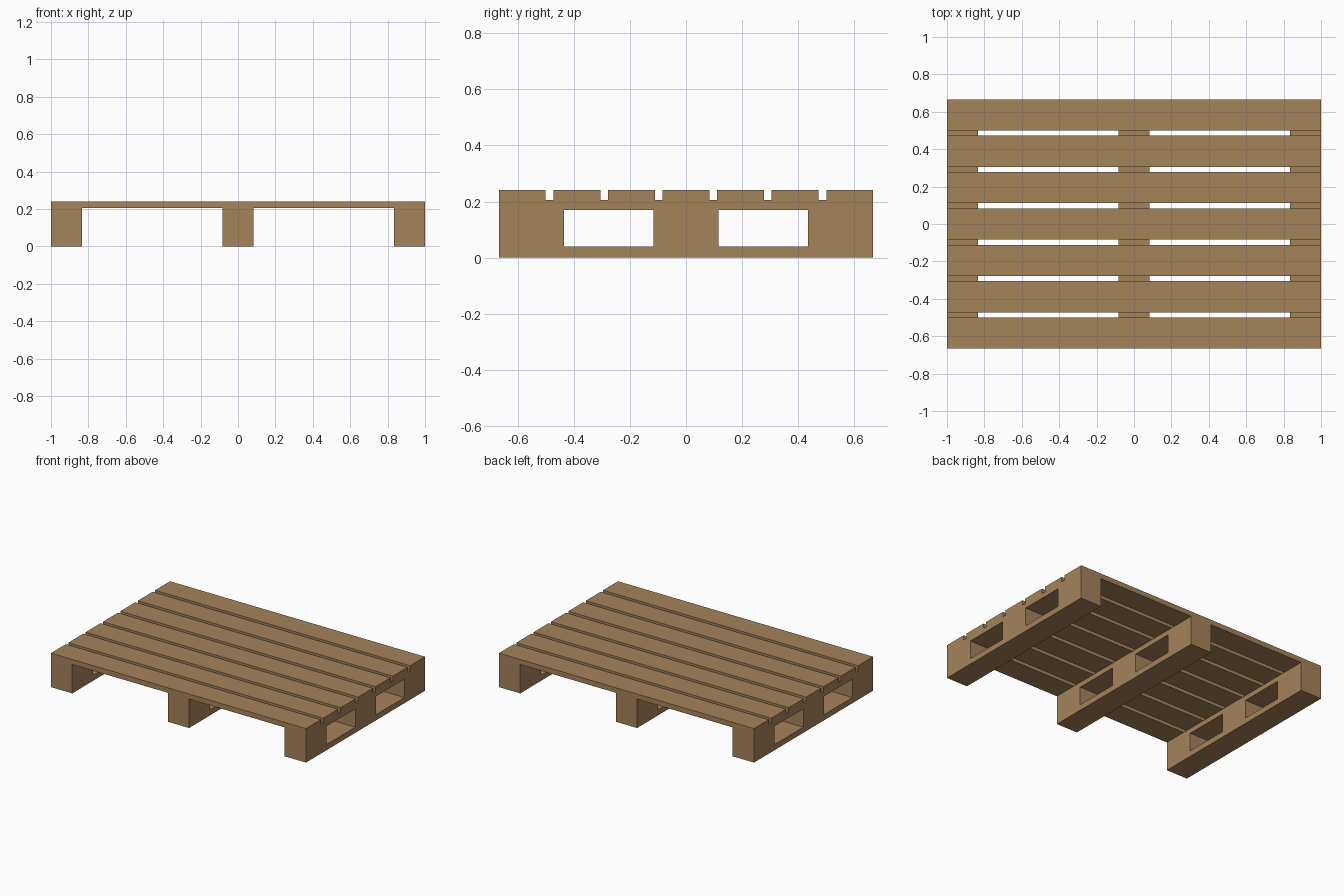
import bpy
import bmesh

cube = bpy.data.objects.get("Cube")
if cube:
    bpy.data.objects.remove(cube, do_unlink=True)

WIDTH = 1 / 6          # board and runner width
HALF_X, HALF_Y = 1.0, 2 / 3
DECK_Z, TOP_Z = 0.205, 0.241

# Single wood colour
wood = bpy.data.materials.new("wood")
wood.use_nodes = True
colour = (0.376, 0.227, 0.102, 1)
wood.diffuse_color = colour
bsdf = next(n for n in wood.node_tree.nodes if n.type == 'BSDF_PRINCIPLED')
bsdf.inputs["Base Color"].default_value = colour
bsdf.inputs["Roughness"].default_value = 0.8


def add_object(name, bm, location):
    bmesh.ops.recalc_face_normals(bm, faces=bm.faces)
    mesh = bpy.data.meshes.new(name)
    bm.to_mesh(mesh)
    bm.free()
    mesh.materials.append(wood)
    obj = bpy.data.objects.new(name, mesh)
    obj.location = location
    bpy.context.collection.objects.link(obj)


def deck_board(name, y):
    bm = bmesh.new()
    bmesh.ops.create_cube(bm, size=1)
    bmesh.ops.scale(bm, vec=(2 * HALF_X, WIDTH, TOP_Z - DECK_Z), verts=bm.verts)
    add_object(name, bm, (0, y, (TOP_Z + DECK_Z) / 2))


def runner(name, x):
    # Side profile as a grid with two fork openings left out, then extruded
    ys = (-HALF_Y, -0.435, -0.115, 0.115, 0.435, HALF_Y)
    zs = (0, 0.04, 0.17, DECK_Z)
    bm = bmesh.new()
    grid = [[bm.verts.new((-WIDTH / 2, y, z)) for z in zs] for y in ys]
    for i in range(len(ys) - 1):
        for j in range(len(zs) - 1):
            if j == 1 and i in (1, 3):
                continue
            bm.faces.new((grid[i][j], grid[i + 1][j],
                          grid[i + 1][j + 1], grid[i][j + 1]))
    side = bmesh.ops.extrude_face_region(bm, geom=bm.faces[:], use_keep_orig=True)
    moved = [v for v in side["geom"] if isinstance(v, bmesh.types.BMVert)]
    bmesh.ops.translate(bm, vec=(WIDTH, 0, 0), verts=moved)
    add_object(name, bm, (x, 0, 0))


# Seven evenly spaced deck boards
for k in range(7):
    start = HALF_Y - WIDTH / 2
    deck_board(f"deck_board_{k + 1}", -start + k * start / 3)

# Three runners
edge = HALF_X - WIDTH / 2
for name, x in (("right_runner", -edge), ("middle_runner", 0), ("left_runner", edge)):
    runner(name, x)
